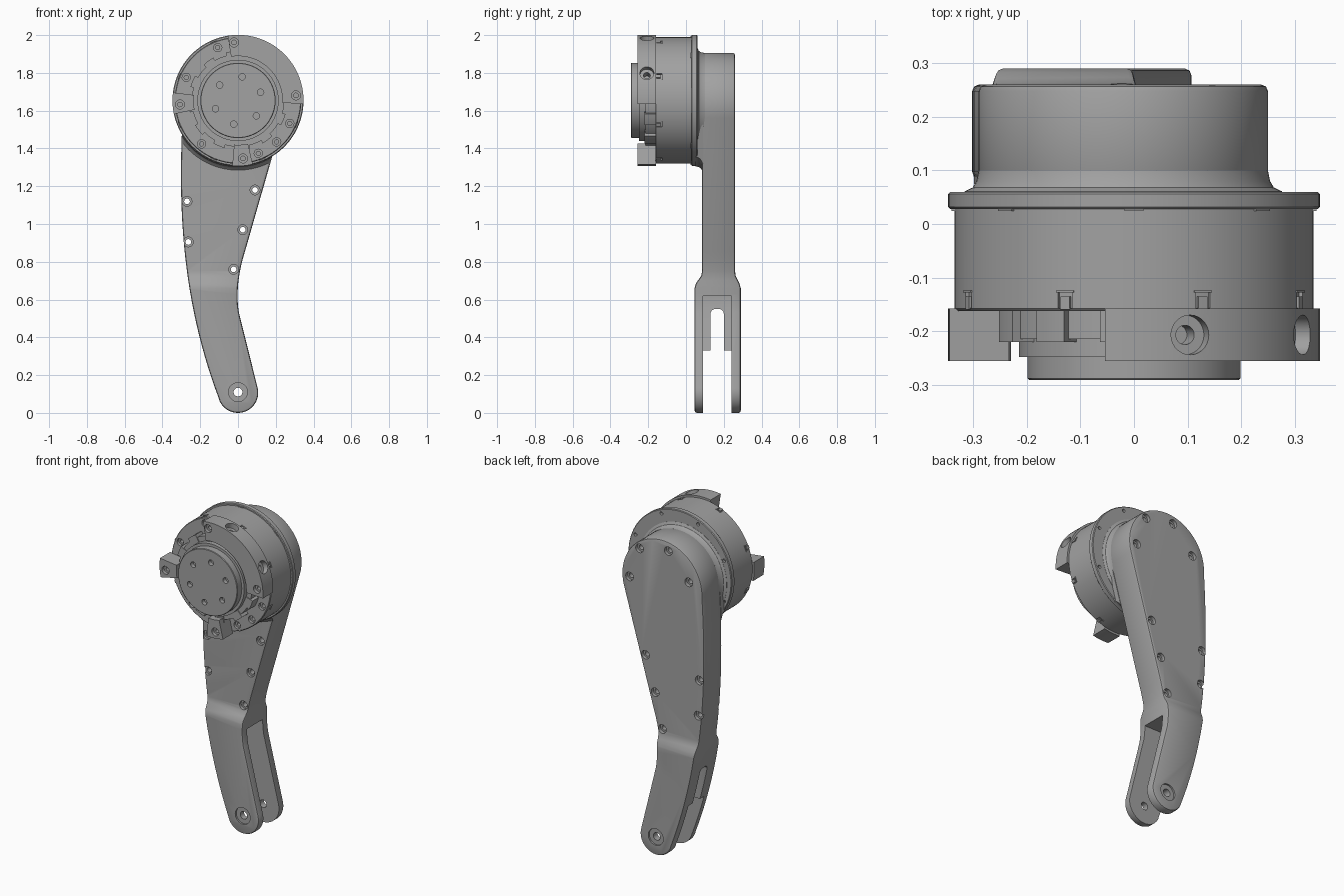
import bpy, bmesh, math
from math import sin, cos, radians, pi
from mathutils import Vector
from mathutils.geometry import interpolate_bezier

cube = bpy.data.objects.get("Cube")
if cube:
    bpy.data.objects.remove(cube, do_unlink=True)

grey = bpy.data.materials.new("machined grey")
grey.use_nodes = True
COLOUR = (0.36, 0.36, 0.36, 1)
grey.diffuse_color = COLOUR
grey.node_tree.nodes["Principled BSDF"].inputs["Base Color"].default_value = COLOUR

CZ = 1.654          # height of the drum axis
R = 0.347           # drum outer radius
TOP = (-0.02, 1.635)  # centre of the arm's round top
TOP_R = 0.27


def finish(name, bm):
    bmesh.ops.recalc_face_normals(bm, faces=bm.faces)
    mesh = bpy.data.meshes.new(name)
    bm.to_mesh(mesh)
    bm.free()
    mesh.materials.append(grey)
    ob = bpy.data.objects.new(name, mesh)
    bpy.context.collection.objects.link(ob)
    return ob


def add_prism(bm, pts, lo, hi, axis="y"):
    """Closed outline extruded along y (points are x, z) or x (points are y, z)."""
    def place(p, d):
        return (p[0], d, p[1]) if axis == "y" else (d, p[0], p[1])
    a = [bm.verts.new(place(p, lo)) for p in pts]
    b = [bm.verts.new(place(p, hi)) for p in pts]
    bm.faces.new(a)
    bm.faces.new(b[::-1])
    for i in range(len(pts)):
        j = (i + 1) % len(pts)
        bm.faces.new((a[i], b[i], b[j], a[j]))


def add_lathe(bm, profile, origin, axis=(0, 1, 0), n=96):
    """Solid of revolution; the profile is (radius, distance along the axis)."""
    rot = Vector((0, 0, 1)).rotation_difference(Vector(axis)).to_matrix()
    o = Vector(origin)
    rings = [[bm.verts.new(o + rot @ Vector((r * cos(2 * pi * k / n), r * sin(2 * pi * k / n), d)))
              for k in range(n)] for r, d in profile]
    for p, q in zip(rings, rings[1:]):
        for k in range(n):
            m = (k + 1) % n
            bm.faces.new((p[k], p[m], q[m], q[k]))
    bm.faces.new(rings[0])
    bm.faces.new(rings[-1][::-1])


def prism(name, *args):
    bm = bmesh.new()
    add_prism(bm, *args)
    return finish(name, bm)


def lathe(name, *args):
    bm = bmesh.new()
    add_lathe(bm, *args)
    return finish(name, bm)


def apply(ob, mod):
    bpy.context.view_layer.objects.active = ob
    bpy.ops.object.modifier_apply(modifier=mod.name)


def boolean(ob, cutter, operation="DIFFERENCE"):
    mod = ob.modifiers.new("cut", "BOOLEAN")
    mod.operation, mod.solver, mod.object = operation, "EXACT", cutter
    apply(ob, mod)
    bpy.data.objects.remove(cutter, do_unlink=True)


def bevel(ob, width, segments=2):
    mod = ob.modifiers.new("bevel", "BEVEL")
    mod.width, mod.segments, mod.angle_limit = width, segments, radians(40)
    apply(ob, mod)


def polar(r, deg, c=(0, CZ)):
    return (c[0] + r * cos(radians(deg)), c[1] + r * sin(radians(deg)))


def arc(c, r, a0, a1, n):
    return [polar(r, a0 + (a1 - a0) * i / n, c) for i in range(n + 1)]


def bezier(a, b, c, d, n):
    return [(p.x, p.y) for p in interpolate_bezier(Vector(a), Vector(b), Vector(c), Vector(d), n)]


def rect(x0, x1, z0, z1):
    return [(x0, z0), (x1, z0), (x1, z1), (x0, z1)]


def sector(a0, a1, r0, r1):
    n = max(4, int((a1 - a0) / 3))
    return arc((0, CZ), r1, a0, a1, n) + arc((0, CZ), r0, a1, a0, n)


# Arm: curved outline crossed with its side profile
left_edge = bezier((-0.29, 1.62), (-0.322, 1.1), (-0.3, 0.6), (-0.1, 0.072), 28)
outline = (left_edge + arc((0, 0.107), 0.107, 202, 374, 24)
           + bezier((0.005, 0.53), (-0.012, 0.62), (0.0, 0.74), (0.037, 0.855), 10)
           + arc(TOP, TOP_R, -16, 178, 44))
side = [(0.045, -0.1), (0.29, -0.1), (0.29, 0.66), (0.283, 0.685), (0.263, 0.725), (0.26, 0.75),
        (0.26, 2), (0.085, 2), (0.085, 0.75), (0.08, 0.725), (0.052, 0.685), (0.045, 0.66)]
arm = prism("arm", outline, 0, 0.35)
boolean(arm, prism("side_cutter", side, -1, 1, "x"), "INTERSECT")
bevel(arm, 0.012)

# Fork gap, side pocket and the slot through the pocket wall
boolean(arm, prism("gap_cutter", rect(0.09, 0.24, -0.1, 0.33), -1, 1, "x"))
wall = [(x + 0.045, z) for x, z in left_edge if 0.3 < z < 0.6]
boolean(arm, prism("pocket_cutter", [(wall[0][0], 0.62)] + wall + [(0.4, wall[-1][1]), (0.4, 0.62)],
                   0.09, 0.24))
slot = [(0.13, 0.3), (0.2, 0.3)] + arc((0.175, 0.525), 0.025, 0, 90, 5) + arc((0.155, 0.525), 0.025, 90, 180, 5)
boolean(arm, prism("slot_cutter", slot, -1, 0.1, "x"))

# Arm bolt holes, counterbored on both faces, and the fork pin holes
bm = bmesh.new()
for x, z in [(-0.27, 1.12), (-0.263, 0.905), (0.09, 1.18), (0.025, 0.97), (-0.023, 0.76)]:
    add_lathe(bm, [(0.026, 0), (0.026, 0.1), (0.015, 0.1), (0.015, 0.24), (0.026, 0.24), (0.026, 0.35)],
              (x, 0, z), (0, 1, 0), 20)
for x, z in [(0.13, 1.814), (-0.063, 1.849), (0.197, 1.626), (-0.2, 1.696)]:
    add_lathe(bm, [(0.015, 0.21), (0.015, 0.24), (0.026, 0.24), (0.026, 0.35)], (x, 0, z), (0, 1, 0), 20)
add_lathe(bm, [(0.05, 0), (0.05, 0.055), (0.023, 0.055), (0.023, 0.28), (0.05, 0.28), (0.05, 0.35)],
          (0, 0, 0.11), (0, 1, 0), 32)
boolean(arm, finish("bolt_cutter", bm))

# Neck that blends the arm into the drum flange
neck = lathe("neck", [(R + 0.003, 0.05), (R + 0.003, 0.06), (R + 0.01, 0.075), (R + 0.028, 0.09)],
             (0, 0, CZ))
boolean(neck, prism("neck_cutter", outline, 0, 0.2), "INTERSECT")
lathe("neck_fillet", [(0.296, 0.055), (0.296, 0.061), (0.281, 0.068), (0.274, 0.08), (TOP_R, 0.1)],
      (TOP[0], 0, TOP[1]))

# Drum flange with small screw holes on its back
flange = lathe("flange", [(R - 0.004, 0.028), (R, 0.032), (R, 0.056), (R - 0.004, 0.06)], (0, 0, CZ))
bm = bmesh.new()
for k in range(8):
    x, z = polar(0.322, 22.5 + 45 * k)
    add_lathe(bm, [(0.01, 0.045), (0.01, 0.1)], (x, 0, z), (0, 1, 0), 16)
boolean(flange, finish("flange_cutter", bm))

# Drum, with retaining clips and flange tabs round it
drum = lathe("drum", [(0.331, -0.162), (0.335, -0.158), (0.335, 0.03)], (0, 0, CZ))
bm = bmesh.new()
for a in [156, 230, 313, 111, 291, 336]:
    x, z = polar(0.3, a)
    add_lathe(bm, [(0.022, -0.2), (0.022, -0.145), (0.011, -0.145), (0.011, -0.12)], (x, 0, z), (0, 1, 0), 20)
for k in range(8):
    add_prism(bm, sector(20 + 45 * k, 25 + 45 * k, 0.328, 0.36), -0.157, -0.126)
boolean(drum, finish("drum_cutter", bm))
bm = bmesh.new()
for k in range(8):
    add_prism(bm, sector(21 + 45 * k, 24 + 45 * k, 0.32, 0.337), -0.16, -0.135)
    add_prism(bm, sector(19.5 + 45 * k, 25.5 + 45 * k, 0.32, 0.338), -0.128, -0.124)
    add_prism(bm, sector(-3 + 45 * k, 3 + 45 * k, 0.32, 0.341), 0.024, 0.04)
finish("clips_and_tabs", bm)

# Front housing: one quarter segment and two lugs, with bolt and radial holes
bm = bmesh.new()
for a0, a1 in [(-3, 99), (173, 192), (265, 283)]:
    add_prism(bm, sector(a0, a1, 0.235, R), -0.256, -0.158)
housing = finish("front_housing", bm)
bm = bmesh.new()
for a in [5, 94, 184, 275]:
    x, z = polar(0.308, a)
    add_lathe(bm, [(0.024, -0.3), (0.024, -0.235), (0.012, -0.235), (0.012, -0.19)], (x, 0, z), (0, 1, 0), 20)
for a in [24.7, 72.4]:
    add_lathe(bm, [(0.018, 0.27), (0.018, 0.315), (0.037, 0.315), (0.037, 0.4)],
              (0, -0.207, CZ), (cos(radians(a)), 0, sin(radians(a))), 28)
boolean(housing, finish("housing_cutter", bm))

# Toothed inner ring between the housing and the output disc
bm = bmesh.new()
add_lathe(bm, [(0.245, -0.215), (0.245, -0.158)], (0, 0, CZ))
for k in range(12):
    add_prism(bm, sector(30 * k, 30 * k + 14, 0.21, 0.262), -0.22, -0.158)
finish("inner_ring", bm)
lathe("hub_collar", [(0.215, -0.248), (0.215, -0.2)], (0, 0, CZ))

# Output disc with six tapped holes
disc = lathe("output_disc", [(0.196, -0.291), (0.199, -0.288), (0.199, -0.2)], (0, 0, CZ))
bm = bmesh.new()
for k in range(6):
    x, z = polar(0.127, 20 + 60 * k)
    add_lathe(bm, [(0.017, -0.3), (0.017, -0.265)], (x, 0, z), (0, 1, 0), 20)
boolean(disc, finish("disc_cutter", bm))

# Smooth shading with sharp edges kept
for ob in bpy.context.view_layer.objects:
    ob.select_set(ob.type == "MESH")
bpy.context.view_layer.objects.active = arm
bpy.ops.object.shade_smooth_by_angle(angle=radians(32))
